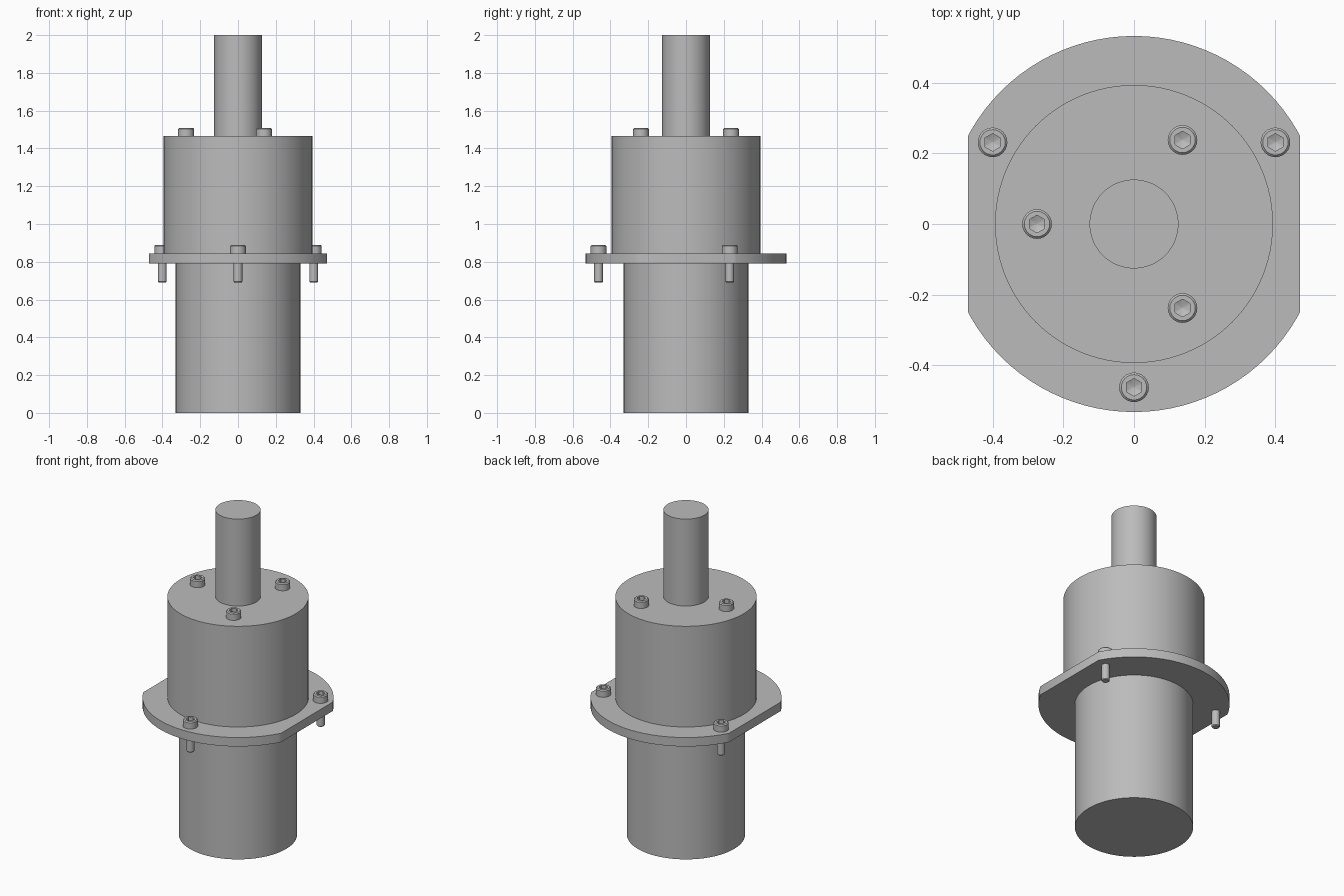
import bpy, bmesh
from math import pi, cos, sin, radians

cube = bpy.data.objects.get("Cube")
if cube:
    bpy.data.objects.remove(cube, do_unlink=True)

steel = bpy.data.materials.new("grey_steel")
steel.use_nodes = True
GREY = (0.5, 0.5, 0.5, 1)
steel.diffuse_color = GREY
steel.node_tree.nodes["Principled BSDF"].inputs["Base Color"].default_value = GREY


def circle(r):
    return lambda a: r


def hexagon(r):
    """Polar radius of a hexagon with one corner towards +y."""
    return lambda a: r * cos(pi / 6) / cos((a - pi / 2) % (pi / 3) - pi / 6)


def stack(name, rings, segments, location=(0, 0, 0), limit_x=None):
    """Skin a closed solid through (radius function, z) rings."""
    bm = bmesh.new()
    loops = []
    for radius, z in rings:
        loop = []
        for i in range(segments):
            a = 2 * pi * i / segments
            loop.append(bm.verts.new((radius(a) * cos(a), radius(a) * sin(a), z)))
        loops.append(loop)
    for low, high in zip(loops, loops[1:]):
        for i in range(segments):
            j = (i + 1) % segments
            bm.faces.new((low[i], low[j], high[j], high[i]))
    bm.faces.new(loops[0][::-1])
    bm.faces.new(loops[-1])
    # Trim the two sides flat
    if limit_x:
        for side in (-1, 1):
            cut = bmesh.ops.bisect_plane(
                bm, geom=bm.verts[:] + bm.edges[:] + bm.faces[:],
                plane_co=(side * limit_x, 0, 0), plane_no=(side, 0, 0), clear_outer=True)
            edges = [e for e in cut["geom_cut"] if isinstance(e, bmesh.types.BMEdge)]
            bmesh.ops.contextual_create(bm, geom=edges)
    bmesh.ops.recalc_face_normals(bm, faces=bm.faces[:])
    mesh = bpy.data.meshes.new(name)
    bm.to_mesh(mesh)
    bm.free()
    mesh.materials.append(steel)
    obj = bpy.data.objects.new(name, mesh)
    obj.location = location
    bpy.context.collection.objects.link(obj)
    bpy.ops.object.select_all(action="DESELECT")
    obj.select_set(True)
    bpy.context.view_layer.objects.active = obj
    bpy.ops.object.shade_smooth_by_angle(angle=radians(30))
    return obj


def cylinder(name, r, z0, z1, **options):
    return stack(name, [(circle(r), z0), (circle(r), z1)], 96, **options)


def cap_screw(name, x, y, z):
    """Socket head screw whose head rests at height z."""
    rings = [
        (circle(0.019), -0.155), (circle(0.023), -0.15), (circle(0.023), 0),
        (circle(0.042), 0), (circle(0.042), 0.038), (circle(0.036), 0.044),
        (hexagon(0.025), 0.044), (hexagon(0.025), 0.022), (hexagon(0.001), 0.012),
    ]
    return stack(name, rings, 24, location=(x, y, z))


# Main turned bodies
FLANGE_TOP, HOUSING_TOP = 0.845, 1.465
cylinder("lower_body", 0.33, 0, 0.80)
cylinder("flange", 0.533, 0.79, FLANGE_TOP, limit_x=0.47)
cylinder("upper_housing", 0.394, FLANGE_TOP - 0.01, HOUSING_TOP)
cylinder("shaft", 0.126, HOUSING_TOP - 0.01, 2.0)

# Three screws through the flange and three in the housing cover
for i, angle in enumerate((30, 150, 270)):
    a = radians(angle)
    cap_screw(f"flange_screw_{i + 1}", 0.463 * cos(a), 0.463 * sin(a), FLANGE_TOP)
for i, angle in enumerate((60, 180, 300)):
    a = radians(angle)
    cap_screw(f"cover_screw_{i + 1}", 0.275 * cos(a), 0.275 * sin(a), HOUSING_TOP)
